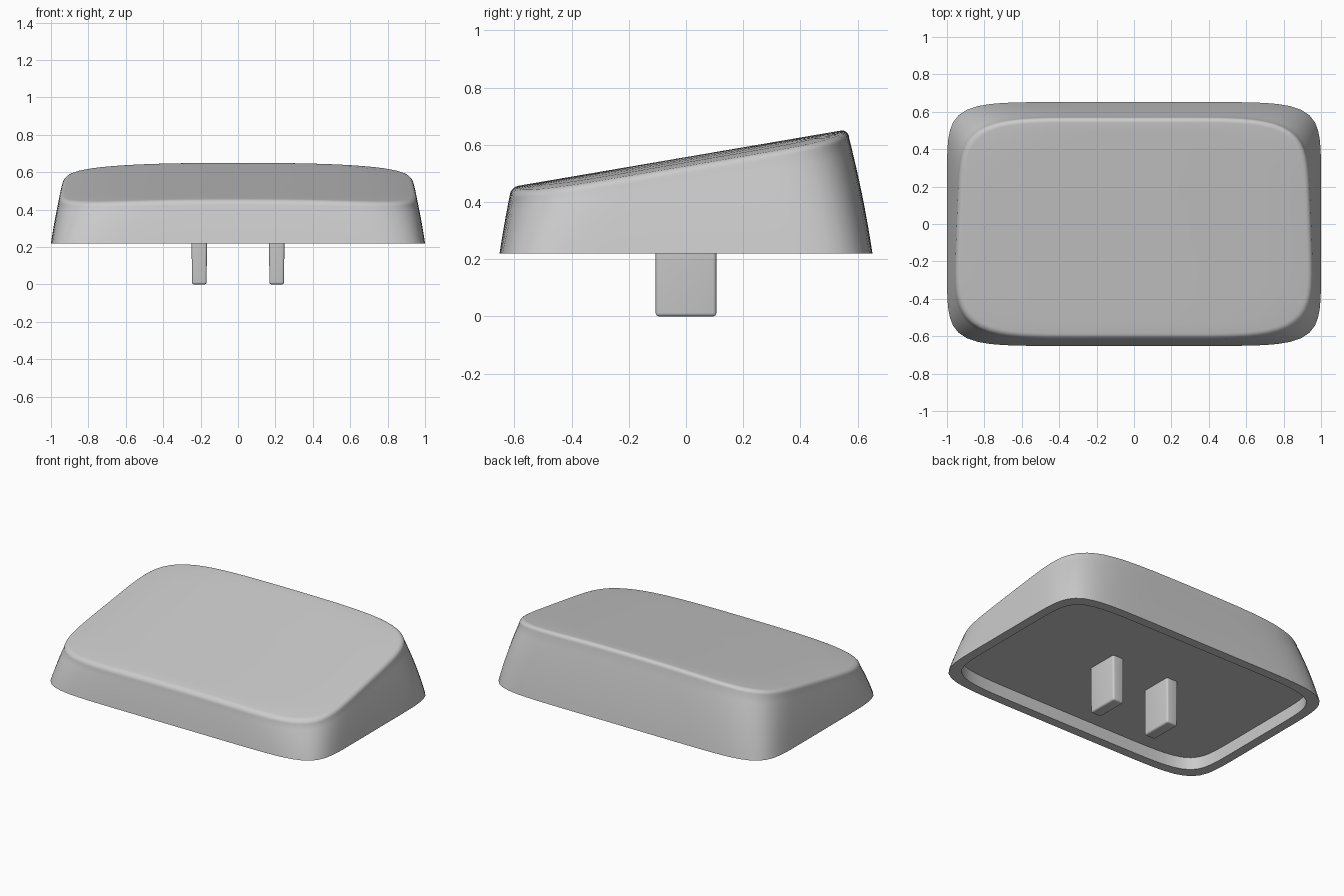
import bpy, bmesh, math

if "Cube" in bpy.data.objects:
    bpy.data.objects.remove(bpy.data.objects["Cube"], do_unlink=True)

grey = bpy.data.materials.new("plain_grey")
grey.use_nodes = True
COLOUR = (0.6, 0.6, 0.6, 1)
grey.diffuse_color = COLOUR
grey.node_tree.nodes["Principled BSDF"].inputs["Base Color"].default_value = COLOUR

SEG = 128          # points around the outline
BASE = 0.22        # height of the lower rim
HALF_Y = 0.652
LIP = 0.03         # rounding of the top edge


def add_object(name, bm, angle):
    bmesh.ops.recalc_face_normals(bm, faces=bm.faces)
    mesh = bpy.data.meshes.new(name)
    bm.to_mesh(mesh)
    bm.free()
    mesh.materials.append(grey)
    ob = bpy.data.objects.new(name, mesh)
    bpy.context.collection.objects.link(ob)
    bpy.ops.object.select_all(action='DESELECT')
    ob.select_set(True)
    bpy.context.view_layer.objects.active = ob
    bpy.ops.object.shade_smooth_by_angle(angle=math.radians(angle))
    return ob


def outline(n):
    """Unit rounded rectangle (superellipse of exponent n)."""
    for i in range(SEG):
        a = 2 * math.pi * (i + 0.5) / SEG
        c, s = math.cos(a), math.sin(a)
        r = (abs(c) ** n + abs(s) ** n) ** (-1 / n)
        yield r * c, r * s


def top_z(u, y):
    """Sloping top, falling slightly towards both sides."""
    return 0.557 + 0.171 * y - 0.03 * abs(u) ** 2.5


def wall_point(u, v, s, drop=0.0, inset=0.0):
    """Point on the shell: s is the share of the wall height."""
    y = v * HALF_Y
    for _ in range(4):
        h = (top_z(u, y) - LIP - BASE) * s
        lean = 0.15 * h + 0.13 * h * h + inset
        y = v * (HALF_Y - lean)
    return u * (1 - lean), y, BASE + h + drop


def ring(bm, points):
    return [bm.verts.new(p) for p in points]


# Shell: hollow underside, leaning walls, rounded lip, sloping top
bm = bmesh.new()
rings = []
for inset, z in ((0.06, BASE + 0.08), (0.06, BASE)):
    rings.append(ring(bm, [(u * (1 - inset), v * (HALF_Y - inset), z)
                           for u, v in outline(8)]))
for k in range(9):
    s = k / 8
    rings.append(ring(bm, [wall_point(u, v, s) for u, v in outline(8 - 2.5 * s)]))
for k in range(1, 7):
    a = math.pi / 2 * k / 6
    rings.append(ring(bm, [wall_point(u, v, 1, LIP * math.sin(a), LIP * (1 - math.cos(a)))
                           for u, v in outline(5.5)]))
lip = [(v.co.x, v.co.y) for v in rings[-1]]
for k in (0.9, 0.75, 0.6, 0.4, 0.2):
    rings.append(ring(bm, [(x * k, y * k, top_z(x * k, y * k)) for x, y in lip]))
for lower, upper in zip(rings, rings[1:]):
    for i in range(SEG):
        j = (i + 1) % SEG
        bm.faces.new((lower[i], lower[j], upper[j], upper[i]))
bm.faces.new(rings[0])
bm.faces.new(rings[-1])
add_object("cap_shell", bm, 45)

# Two rounded prongs, slightly tapered downwards
for name, x in (("left_prong", 0.207), ("right_prong", -0.207)):
    bm = bmesh.new()
    bmesh.ops.create_cube(bm, size=1)
    for v in bm.verts:
        wide = 0.084 if v.co.z > 0 else 0.078
        v.co = (x + v.co.x * wide, v.co.y * 0.212, (v.co.z + 0.5) * 0.32)
    edges = [e for e in bm.edges if min(v.co.z for v in e.verts) < 0.1]
    bmesh.ops.bevel(bm, geom=edges, offset=0.012, segments=4, profile=0.5,
                    affect='EDGES', clamp_overlap=True)
    add_object(name, bm, 40)
